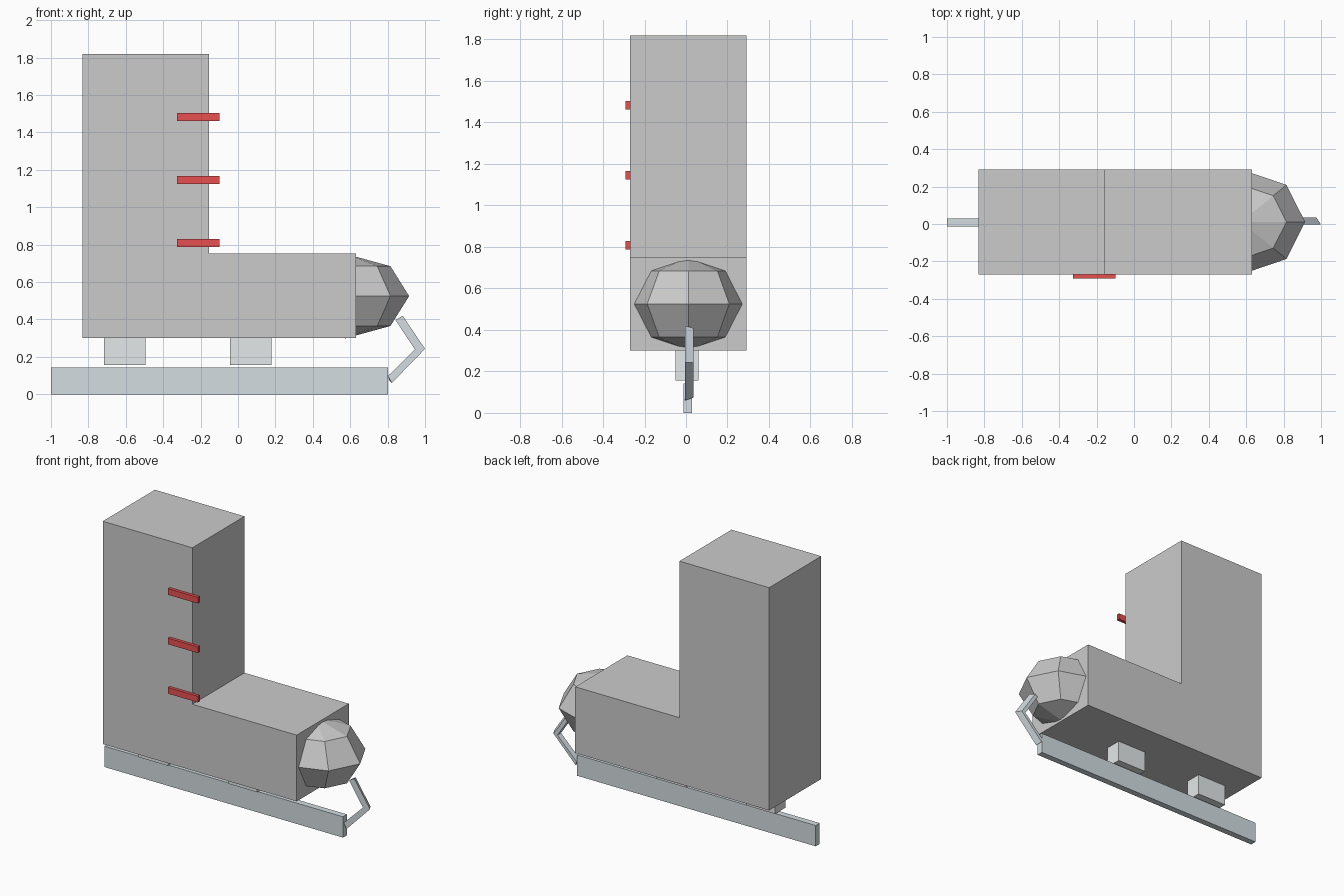
import bpy, bmesh

if "Cube" in bpy.data.objects:
    bpy.data.objects.remove(bpy.data.objects["Cube"])


def material(name, rgb):
    m = bpy.data.materials.new(name)
    m.diffuse_color = (*rgb, 1)
    m.use_nodes = True
    m.node_tree.nodes["Principled BSDF"].inputs["Base Color"].default_value = m.diffuse_color
    return m


def loft(name, front, back, y0, y1, mat=None):
    """Solid between a front (x, z) outline at y0 and a back outline at y1."""
    bm = bmesh.new()
    a = [bm.verts.new((x, y0, z)) for x, z in front]
    b = [bm.verts.new((x, y1, z)) for x, z in back]
    bm.faces.new(a)
    bm.faces.new(b[::-1])
    for i in range(len(a)):
        j = (i + 1) % len(a)
        bm.faces.new((a[j], a[i], b[i], b[j]))
    bmesh.ops.recalc_face_normals(bm, faces=bm.faces)
    me = bpy.data.meshes.new(name)
    bm.to_mesh(me)
    bm.free()
    ob = bpy.data.objects.new(name, me)
    bpy.context.collection.objects.link(ob)
    if mat:
        me.materials.append(mat)
    return ob


def box(name, x0, x1, y0, y1, z0, z1, mat=None):
    p = [(x0, z0), (x1, z0), (x1, z1), (x0, z1)]
    return loft(name, p, p, y0, y1, mat)


steel = material("steel", (0.66, 0.73, 0.76))
pale_steel = material("pale_steel", (0.78, 0.81, 0.81))
red = material("red", (0.8, 0.08, 0.08))

# L-shaped boot
boot = [(-0.832, 0.30), (0.632, 0.30), (0.632, 0.752),
        (-0.155, 0.752), (-0.155, 1.82), (-0.832, 1.82)]
loft("boot", boot, boot, -0.27, 0.292)

# Faceted toe cap, half sunk into the boot
bpy.ops.mesh.primitive_uv_sphere_add(segments=8, ring_count=4, radius=1,
                                     location=(0.574, 0.011, 0.525))
toe = bpy.context.object
toe.name = "toe_cap"
toe.scale = (0.341, 0.28, 0.226)

# Laces
for i, z in enumerate((0.808, 1.145, 1.483)):
    box(f"lace_{i + 1}", -0.325, -0.10, -0.291, -0.268, z - 0.021, z + 0.021, red)

# Blade and the two posts above it
box("blade", -1.0, 0.802, -0.013, 0.03, 0.0, 0.142, steel)
for name, x0 in (("rear_post", -0.716), ("front_post", -0.042)):
    box(name, x0, x0 + 0.222, -0.05, 0.061, 0.157, 0.302, pale_steel)

# Bent hook at the front of the blade, its outer edge slanting inward
inner = [(0.842, 0.397), (0.946, 0.24), (0.802, 0.098)]
hook_front = inner + [(0.822, 0.06), (1.0, 0.243), (0.88, 0.42)]
hook_back = inner + [(0.81, 0.073), (0.975, 0.242), (0.863, 0.409)]
loft("hook", hook_front, hook_back, -0.004, 0.035, steel)
